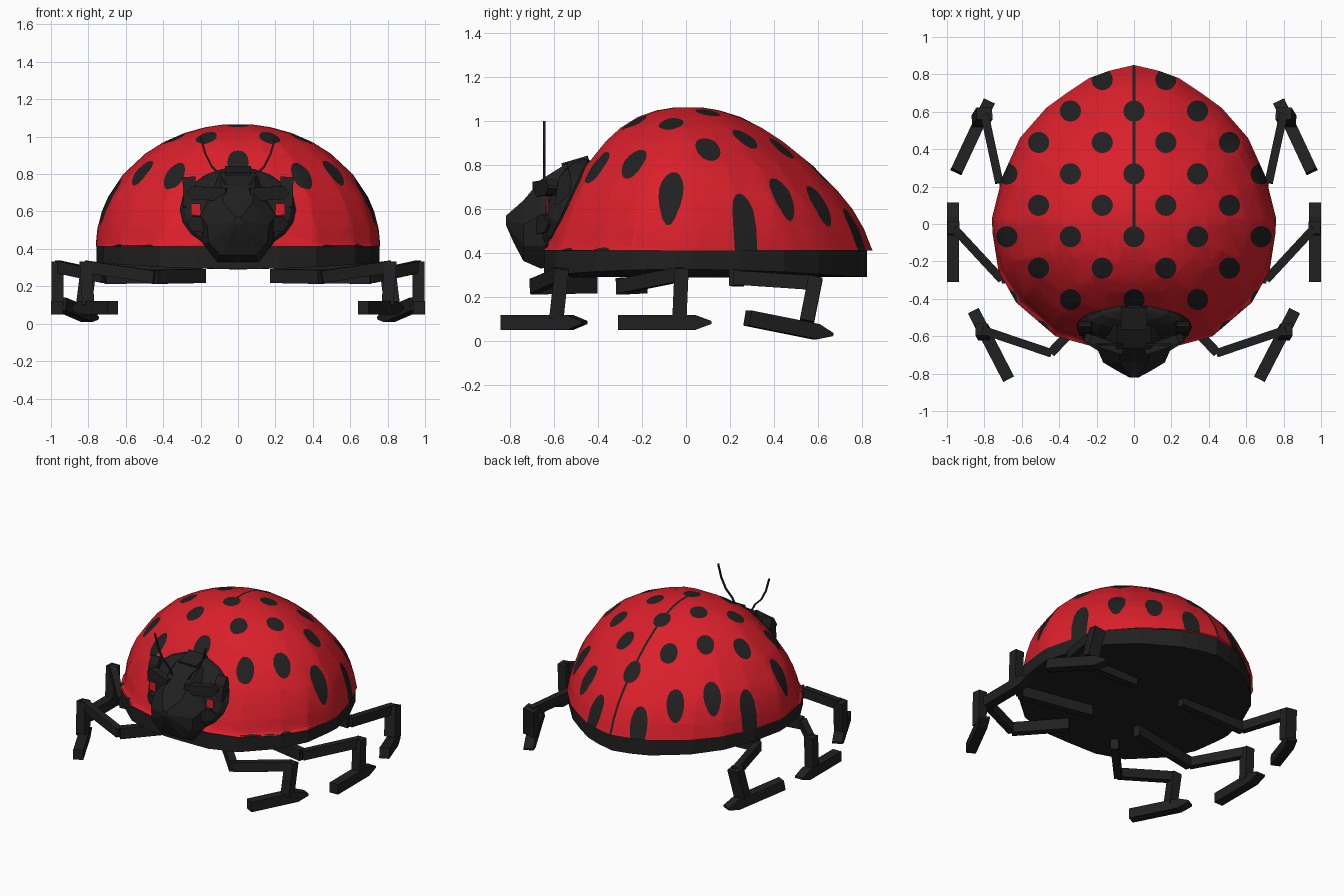
import bpy, bmesh, math
from mathutils import Vector, Matrix

if "Cube" in bpy.data.objects:
    bpy.data.objects.remove(bpy.data.objects["Cube"])


def material(name, col):
    m = bpy.data.materials.new(name)
    m.diffuse_color = (*col, 1)
    m.use_nodes = True
    m.node_tree.nodes["Principled BSDF"].inputs["Base Color"].default_value = m.diffuse_color
    return m


RED = material("shell red", (0.70, 0.014, 0.024))
BLACK = material("soft black", (0.0145, 0.0145, 0.0145))


def finish(name, bm, mats, smooth=False):
    bmesh.ops.recalc_face_normals(bm, faces=bm.faces)
    me = bpy.data.meshes.new(name)
    bm.to_mesh(me)
    bm.free()
    for m in mats:
        me.materials.append(m)
    for p in me.polygons:
        p.use_smooth = smooth
    ob = bpy.data.objects.new(name, me)
    bpy.context.collection.objects.link(ob)
    return ob


def loft(bm, rings, cap_start=True, cap_end=True):
    vs = [[bm.verts.new(p) for p in r] for r in rings]
    n = len(rings[0])
    for a, b in zip(vs, vs[1:]):
        for i in range(n):
            bm.faces.new((a[i], a[(i + 1) % n], b[(i + 1) % n], b[i]))
    if cap_start:
        bm.faces.new(vs[0])
    if cap_end:
        bm.faces.new(vs[-1])


def bar(bm, a, b, w, h, up=(0, 0, 1), tip=0.0):
    """Square bar from a to b, with an optional pointed end past b."""
    a, b = Vector(a), Vector(b)
    d = (b - a).normalized()
    side = d.cross(Vector(up)).normalized()
    top = side.cross(d)
    stops = [(a, 1), (b, 1)] + ([(b + d * tip, 0.2)] if tip else [])
    loft(bm, [[p + side * (sx * w / 2) + top * (sz * h / 2 * k)
               for sx, sz in ((-1, -1), (1, -1), (1, 1), (-1, 1))] for p, k in stops])


# Body outline seen from above, back to front
half = [(0, .85), (.13, .82), (.24, .78), (.36, .70), (.47, .62), (.61, .46), (.705, .25),
        (.76, .03), (.756, -.05), (.725, -.25), (.63, -.42), (.42, -.60), (.22, -.655), (0, -.655)]
outline = half + [(-x, y) for x, y in reversed(half[1:-1])]

# Domed shell: height, back reach, front reach; the front rim flares out in a small lip
levels = [(.412, .85, -.655), (.428, .842, -.655), (.51, .81, -.63), (.60, .758, -.59),
          (.68, .693, -.55), (.80, .575, -.47), (.91, .438, -.378), (.97, .345, -.31),
          (1.02, .248, -.228), (1.05, .152, -.14), (1.064, .07, -.05)]
rings = []
for i, (z, back, front) in enumerate(levels):
    sx = math.sqrt(max(0, 1 - ((z - .412) / .656) ** 2))
    ring = []
    for x, y in outline:
        k = (back - .02) / .83 if y > .02 else (front - .02) / -.675
        lip = 1 - (.035 * min(1, max(0, (-y - .1) / .3)) if i else 0)
        ring.append((x * sx * lip, .02 + (y - .02) * k * lip, z))
    rings.append(ring)
bm = bmesh.new()
loft(bm, rings, cap_start=False)
bmesh.ops.triangulate(bm, faces=bm.faces)


def paint(poly):
    """Cut a convex top-view polygon (counter-clockwise) down into the shell and blacken it."""
    lo = [min(p[i] for p in poly) for i in (0, 1)]
    hi = [max(p[i] for p in poly) for i in (0, 1)]
    inside = [f for f in bm.faces if all(
        min(v.co[i] for v in f.verts) < hi[i] and max(v.co[i] for v in f.verts) > lo[i] for i in (0, 1))]
    for a, b in zip(poly, poly[1:] + poly[:1]):
        n = Vector((a[1] - b[1], b[0] - a[0], 0)).normalized()
        co = Vector((a[0], a[1], 0))
        if not inside:
            return
        geom = inside + list({e for f in inside for e in f.edges}) + list({v for f in inside for v in f.verts})
        out = bmesh.ops.bisect_plane(bm, geom=geom, dist=1e-6, plane_co=co, plane_no=n)['geom']
        inside = [f for f in out if isinstance(f, bmesh.types.BMFace)
                  and (f.calc_center_median() - co).dot(n) > 0]
    for f in inside:
        f.material_index = 1


# Round spots on a staggered grid, and the seam between the wing covers
for row in range(9):
    for col in (-3, -1, 1, 3) if row % 2 == 0 else (-4, -2, 0, 2, 4):
        cx, cy = col * .17, .772 - row * .168
        paint([(cx + .057 * math.cos(t * math.tau / 16), cy + .057 * math.sin(t * math.tau / 16))
               for t in range(16)])
paint([(-.008, -.07), (.008, -.07), (.008, .86), (-.008, .86)])
shell = finish("shell", bm, [RED, BLACK], True)
shell.modifiers.new("even shading", 'WEIGHTED_NORMAL')

# Belly slab with a slight keel
bm = bmesh.new()
loft(bm, [[(x * .995, y * (.97 if y > 0 else .985), z) for x, y in outline] for z in (.32, .418)], False, True)
for v in bm.verts:
    if v.co.z < .4:
        v.co.z = .292 + .035 * (abs(v.co.x) / .755) ** 2
mid = bm.verts.new((0, .05, .29))
for e in [e for e in bm.edges if e.is_boundary]:
    bm.faces.new((*e.verts, mid))
finish("belly", bm, [BLACK])

# Collar plate leaning back on the shell, with a small crest and side points
bm = bmesh.new()
tilt = Matrix.Translation((0, -.55, .61)) @ Matrix.Rotation(math.radians(-25), 4, 'X')
bmesh.ops.create_uvsphere(bm, u_segments=16, v_segments=10, radius=1,
                          matrix=tilt @ Matrix.Diagonal((.31, .095, .245, 1)))
bar(bm, (0, -.56, .785), (0, -.44, .82), .14, .05)
for s in (-1, 1):
    bar(bm, (s * .255, -.57, .62), (s * .26, -.55, .735), .07, .06, (0, 1, 0), .05)
finish("collar", bm, [BLACK])

# Head tapering to a blunt snout: y, half width, low z, high z
bm = bmesh.new()
prof = [(.55, 0), (.95, .25), (1, .6), (.45, 1)]
prof = prof + [(-x, z) for x, z in reversed(prof)]
loft(bm, [[(x * w, y, lo + (hi - lo) * z) for x, z in prof] for y, w, lo, hi in
          ((-.54, .20, .36, .81), (-.66, .20, .33, .735), (-.74, .165, .365, .64),
           (-.785, .09, .45, .60), (-.82, .025, .53, .57))])
for s in (-1, 1):
    bar(bm, (s * .06, -.675, .69), (s * .235, -.615, .70), .05, .07, tip=.03)   # brows
    bar(bm, (s * .11, -.70, .52), (s * .23, -.625, .535), .05, .08, tip=.03)    # cheeks
bar(bm, (-.08, -.755, .44), (.08, -.755, .44), .03, .03)                        # lip
finish("head", bm, [BLACK])

# Small red eyes set between brow and cheek
bm = bmesh.new()
for s in (-1, 1):
    bar(bm, (s * .20, -.632, .612), (s * .25, -.629, .612), .008, .06)
finish("eyes", bm, [RED])

# Antennae
for s, name in ((-1, "left_antenna"), (1, "right_antenna")):
    bm = bmesh.new()
    pts = [(.04, .70), (.09, .79), (.14, .84), (.175, .91), (.20, 1.0)]
    for a, b in zip(pts, pts[1:]):
        bar(bm, (s * a[0], -.645, a[1]), (s * b[0], -.645, b[1]), .01, .01, (0, 1, 0))
    finish(name, bm, [BLACK])

# Legs: hip, bend under the rim, knee, ankle, toe, heel, shin width
legs = {
    "front_leg": ((.19, -.42, .255), (.445, -.69, .25), (.815, -.565, .305), (.80, -.59, .10),
                  (.67, -.83, .085), (.825, -.53, .085), .065),
    "middle_leg": ((.19, -.20, .255), (.71, -.295, .25), (.965, -.02, .305), (.965, -.03, .10),
                   (.967, -.31, .085), (.967, .04, .085), .065),
    "rear_leg": ((.19, .24, .285), (.72, .22, .29), (.80, .59, .265), (.825, .55, .09),
                 (.95, .28, .105), (.805, .59, .043), .085),
}
for name, (*joints, shin) in legs.items():
    for s, sidename in ((-1, "left_"), (1, "right_")):
        hip, bend, knee, ankle, toe, heel = [Vector((s * x, y, z)) for x, y, z in joints]
        bm = bmesh.new()
        bar(bm, hip, bend, .05, .075)
        bar(bm, bend, knee, .045, .065)
        bar(bm, knee + Vector((0, 0, .025)), ankle, shin, .065, (0, 1, 0))
        bar(bm, toe, heel, .065, .07, tip=.075)
        finish(sidename + name, bm, [BLACK])
